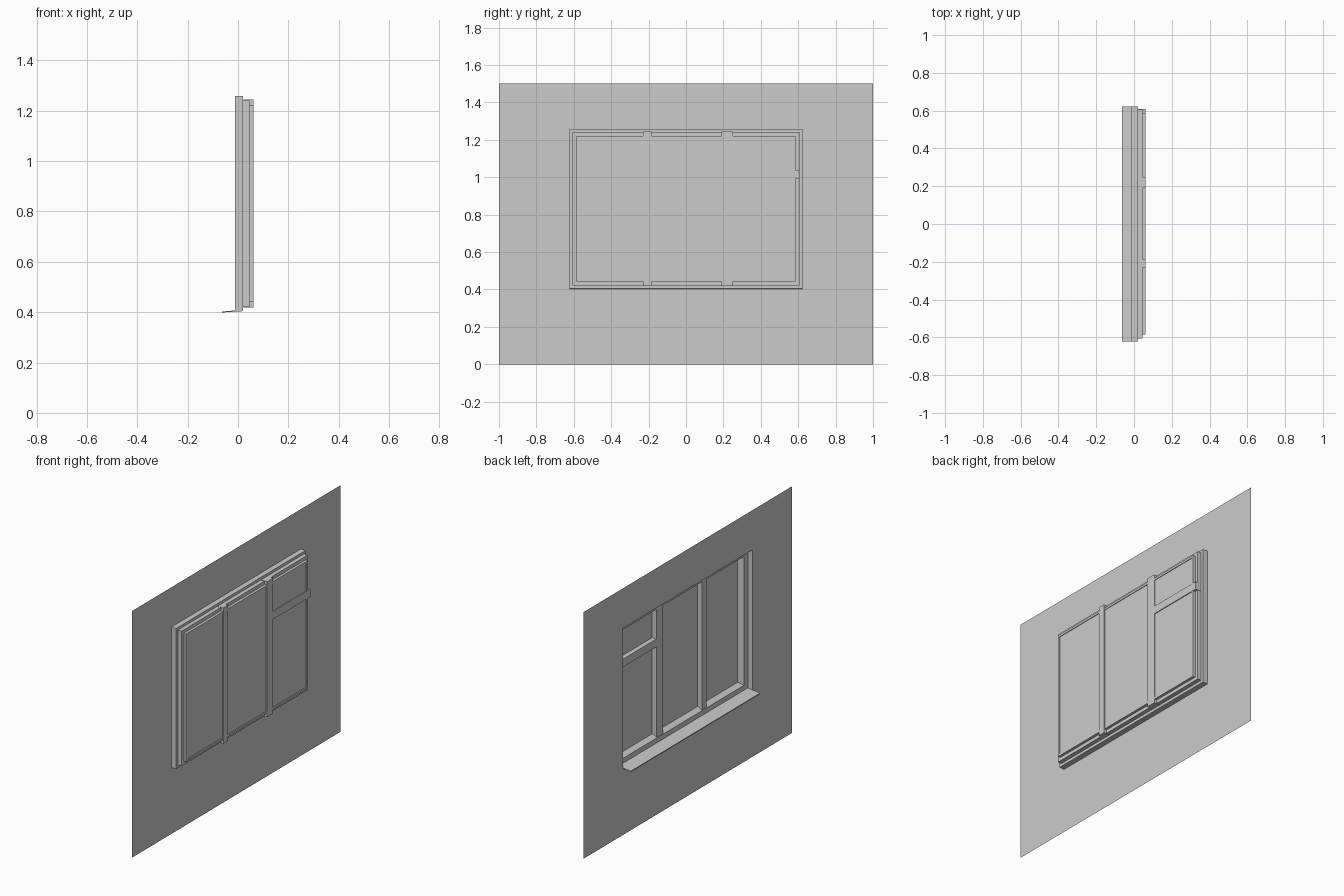
import bpy, bmesh

if "Cube" in bpy.data.objects:
    bpy.data.objects.remove(bpy.data.objects["Cube"])

grey = bpy.data.materials.new("plain_grey")
grey.use_nodes = True
GREY = (0.6, 0.6, 0.6, 1)
grey.diffuse_color = GREY
grey.node_tree.nodes["Principled BSDF"].inputs["Base Color"].default_value = GREY

# Opening in the wall: y0, y1, z0, z1
OPENING = (-0.622, 0.622, 0.405, 1.258)
WALL_X, BACK_X, STEP_X, FACE_X = -0.012, 0.02, 0.045, 0.061


def inset(d):
    y0, y1, z0, z1 = OPENING
    return (y0 + d, y1 - d, z0 + d, z1 - d)


def finish(name, bm, fix_normals=True):
    if fix_normals:
        bmesh.ops.recalc_face_normals(bm, faces=bm.faces)
    mesh = bpy.data.meshes.new(name)
    bm.to_mesh(mesh)
    bm.free()
    mesh.materials.append(grey)
    obj = bpy.data.objects.new(name, mesh)
    bpy.context.collection.objects.link(obj)
    return obj


def loft(name, stations, closed=False):
    """Bridge a series of upright rectangles, each given as (x, rectangle)."""
    bm = bmesh.new()
    loops = []
    for x, (y0, y1, z0, z1) in stations:
        corners = ((y0, z0), (y1, z0), (y1, z1), (y0, z1))
        loops.append([bm.verts.new((x, y, z)) for y, z in corners])
    pairs = list(zip(loops, loops[1:]))
    if closed:
        pairs.append((loops[-1], loops[0]))
    for a, b in pairs:
        for i in range(4):
            j = (i + 1) % 4
            bm.faces.new((a[i], a[j], b[j], b[i]))
    return finish(name, bm)


def prism(name, profile, y0, y1):
    """Extrude an (x, z) profile along y."""
    bm = bmesh.new()
    face = bm.faces.new([bm.verts.new((x, y0, z)) for x, z in profile])
    new = bmesh.ops.extrude_face_region(bm, geom=[face])["geom"]
    verts = [v for v in new if isinstance(v, bmesh.types.BMVert)]
    bmesh.ops.translate(bm, verts=verts, vec=(0, y1 - y0, 0))
    return finish(name, bm)


def bar(name, x0, x1, y0, y1, z0, z1):
    return prism(name, [(x0, z0), (x1, z0), (x1, z1), (x0, z1)], y0, y1)


# Thin wall folded into the reveal and its narrow return
loft("wall_with_reveal", [
    (WALL_X, (-1, 1, 0, 1.5)), (WALL_X, OPENING),
    (BACK_X, OPENING), (BACK_X, inset(0.018))])

# Stepped outer frame
loft("window_frame", [
    (BACK_X, inset(0.016)), (STEP_X, inset(0.016)),
    (STEP_X, inset(0.037)), (FACE_X, inset(0.037)),
    (FACE_X, inset(0.05)), (STEP_X, inset(0.05)),
    (BACK_X, inset(0.035))], closed=True)

# Mullions and transom, their ends lapping over the frame step
_, end_y, low_z, top_z = inset(0.014)
MULLIONS = (("right_mullion", -0.23, -0.185), ("left_mullion", 0.19, 0.25))
for name, y0, y1 in MULLIONS:
    bar(name, BACK_X + 0.002, FACE_X + 0.001, y0, y1, low_z, top_z)
bar("transom", BACK_X + 0.004, FACE_X + 0.001, 0.25, end_y, 0.992, 1.04)

# Glass panes between the bars
PANES = (("right_pane", -0.58, -0.23, 0.445, 1.22),
         ("middle_pane", -0.185, 0.19, 0.445, 1.22),
         ("lower_left_pane", 0.25, 0.58, 0.445, 0.992),
         ("upper_left_pane", 0.25, 0.58, 1.04, 1.22))
for name, y0, y1, z0, z1 in PANES:
    bar(name, FACE_X - 0.008, FACE_X - 0.004, y0, y1, z0, z1)

# Sloping sill with a small drip edge
prism("sill", [(-0.064, 0.396), (-0.06, 0.396), (-0.058, 0.399), (BACK_X, 0.404),
               (BACK_X, 0.41), (-0.064, 0.402)], OPENING[0], OPENING[1])
